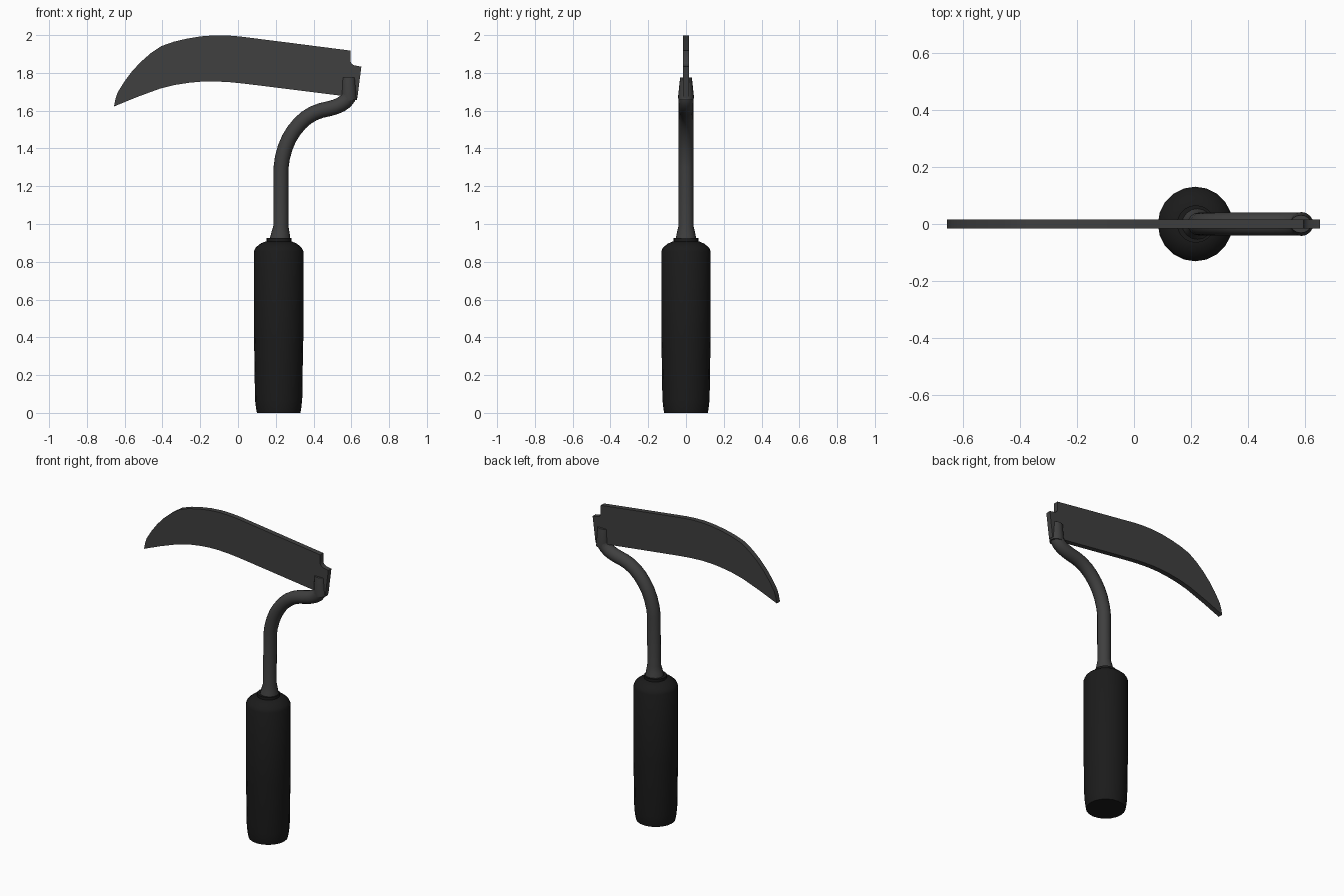
import bpy, bmesh, math
from mathutils import Vector

if "Cube" in bpy.data.objects:
    bpy.data.objects.remove(bpy.data.objects["Cube"])


def material(name, v):
    m = bpy.data.materials.new(name)
    m.diffuse_color = (v, v, v, 1)
    m.use_nodes = True
    m.node_tree.nodes["Principled BSDF"].inputs["Base Color"].default_value = m.diffuse_color
    return m


STEEL = material("dark_steel", 0.05)
RUBBER = material("black_grip", 0.011)


def make_object(name, bm, mat, angle=35):
    bmesh.ops.recalc_face_normals(bm, faces=bm.faces)
    mesh = bpy.data.meshes.new(name)
    bm.to_mesh(mesh)
    bm.free()
    ob = bpy.data.objects.new(name, mesh)
    bpy.context.collection.objects.link(ob)
    mesh.materials.append(mat)
    bpy.ops.object.select_all(action='DESELECT')
    ob.select_set(True)
    bpy.context.view_layer.objects.active = ob
    bpy.ops.object.shade_smooth_by_angle(angle=math.radians(angle))
    return ob


def tube(name, rings, sides, mat):
    """Capped tube in the XZ plane; each ring is x, z, in-plane radius, y radius."""
    bm = bmesh.new()
    loops = []
    for i, (x, z, ra, rb) in enumerate(rings):
        a, b = rings[max(i - 1, 0)], rings[min(i + 1, len(rings) - 1)]
        t = Vector((b[0] - a[0], 0, b[1] - a[1])).normalized()
        n = Vector((t.z, 0, -t.x))
        loops.append([bm.verts.new(Vector((x, 0, z))
                      + n * ra * math.cos(k * math.tau / sides)
                      + Vector((0, rb, 0)) * math.sin(k * math.tau / sides))
                      for k in range(sides)])
    for p, q in zip(loops, loops[1:]):
        for k in range(sides):
            j = (k + 1) % sides
            bm.faces.new((p[k], p[j], q[j], q[k]))
    bm.faces.new(loops[0])
    bm.faces.new(loops[-1])
    return make_object(name, bm, mat)


# Grip and the small collar on top of it
HX = 0.215
grip = [(0, .115), (.02, .119), (.07, .125), (.33, .129), (.40, .131), (.855, .131),
        (.875, .122), (.897, .095), (.908, .068)]
tube("handle_grip", [(HX, z, r, r) for z, r in grip], 20, RUBBER)
tube("grip_collar", [(HX + .002, z, .066, .066) for z in (.90, .925)], 20, RUBBER)

# Bent steel rod, flared where it enters the grip
R = .04
path = [(.228, 1.30), (.235, 1.35), (.250, 1.405), (.270, 1.452), (.296, 1.494),
        (.327, 1.532), (.362, 1.563), (.400, 1.586), (.44, 1.601), (.48, 1.61),
        (.516, 1.620), (.546, 1.633), (.569, 1.650), (.583, 1.668), (.588, 1.69)]
rod = [(.223, .92, .055, .055), (.225, .95, .049, .049), (.227, .99, R, R)]
tube("bent_rod", rod + [(x, z, R, R) for x, z in path], 16, STEEL)

# Socket that clasps the blade, thinner in y towards the top
tube("blade_socket", [(.589, 1.655, .042, .040), (.588, 1.675, .041, .042),
                      (.586, 1.775, .037, .031)], 16, STEEL)

# Curved blade: spine, notched heel, then cutting edge back to the tip
outline = [(-.657, 1.622), (-.648, 1.665), (-.638, 1.695), (-.603, 1.752), (-.562, 1.807),
           (-.516, 1.857), (-.462, 1.904), (-.405, 1.942), (-.340, 1.965), (-.272, 1.981),
           (-.200, 1.993), (-.124, 1.999), (-.055, 1.998), (.008, 1.993), (.300, 1.956),
           (.595, 1.918), (.595, 1.862), (.602, 1.848), (.615, 1.840), (.653, 1.833),
           (.632, 1.668), (.548, 1.679), (.300, 1.710), (.034, 1.743), (-.045, 1.751),
           (-.124, 1.755), (-.190, 1.754), (-.257, 1.748), (-.335, 1.736), (-.415, 1.716),
           (-.535, 1.672)]
T = .016
bm = bmesh.new()
front = bm.faces.new([bm.verts.new((x, -T, z)) for x, z in outline])
ext = bmesh.ops.extrude_face_region(bm, geom=[front], use_keep_orig=True)
bmesh.ops.translate(bm, vec=(0, 2 * T, 0),
                    verts=[g for g in ext['geom'] if isinstance(g, bmesh.types.BMVert)])
make_object("curved_blade", bm, STEEL)
